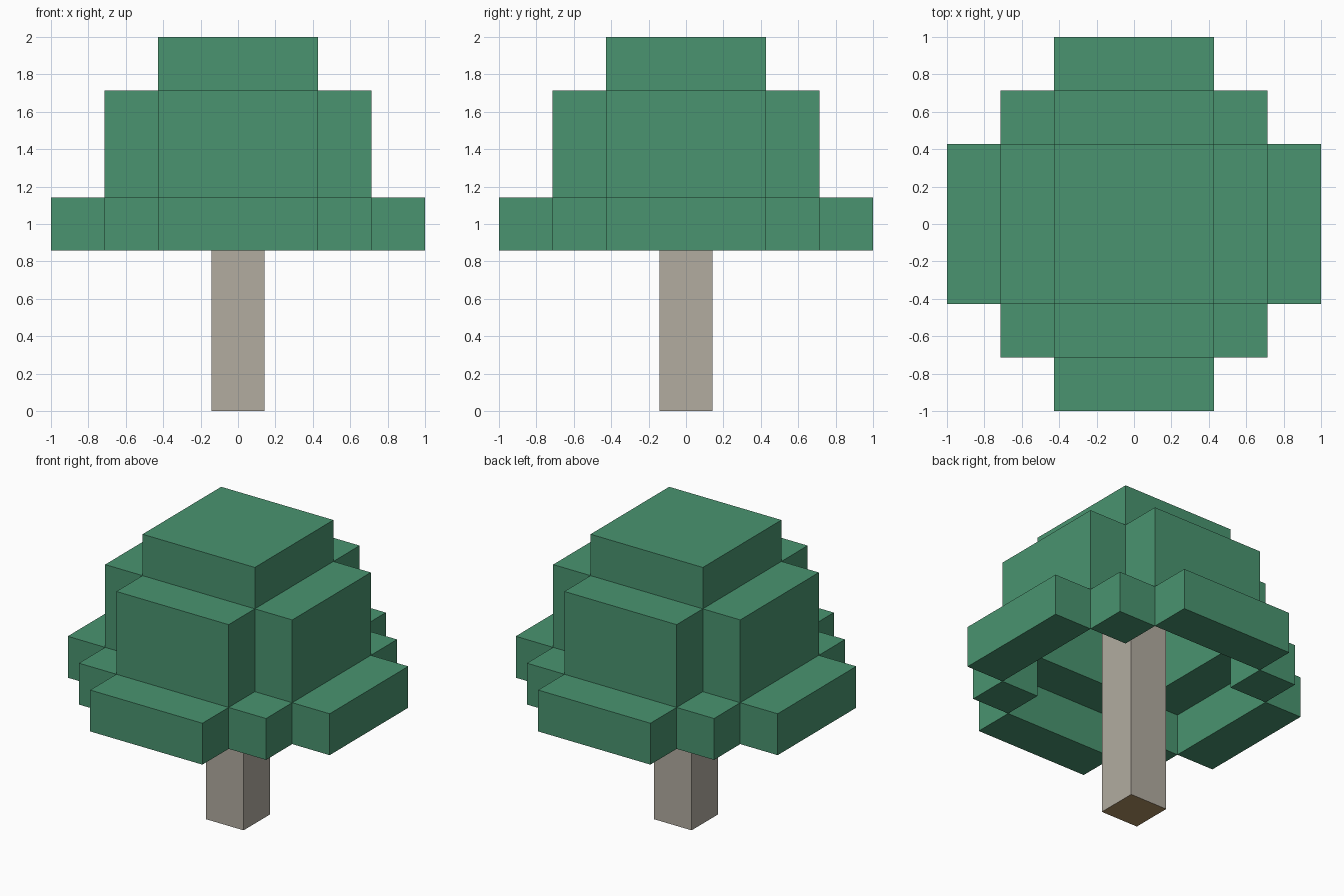
import bpy
import bmesh
from math import pi
from mathutils import Matrix, Vector

if "Cube" in bpy.data.objects:
    bpy.data.objects.remove(bpy.data.objects["Cube"], do_unlink=True)

U = 1 / 7  # half a block


def make_material(name, rgb):
    mat = bpy.data.materials.new(name)
    mat.use_nodes = True
    color = (*rgb, 1)
    mat.diffuse_color = color
    mat.node_tree.nodes["Principled BSDF"].inputs["Base Color"].default_value = color
    return mat


leaf_green = make_material("leaf green", (0.067, 0.296, 0.16))
bark_grey = make_material("bark grey", (0.445, 0.413, 0.352))
cut_wood = make_material("cut wood tan", (0.423, 0.275, 0.127))


def add_box(bm, low, high, turn=0):
    """Box between two corners in half blocks, turned in quarter turns about z."""
    low, high = Vector(low) * U, Vector(high) * U
    matrix = (Matrix.Rotation(turn * pi / 2, 4, "Z")
              @ Matrix.Translation((low + high) / 2)
              @ Matrix.Diagonal((*(high - low), 1)))
    bmesh.ops.create_cube(bm, size=1, matrix=matrix)


def make_part(name, low, high, materials, turns=(0,)):
    bm = bmesh.new()
    for turn in turns:
        add_box(bm, low, high, turn)
    mesh = bpy.data.meshes.new(name)
    bm.to_mesh(mesh)
    bm.free()
    for mat in materials:
        mesh.materials.append(mat)
    obj = bpy.data.objects.new(name, mesh)
    bpy.context.collection.objects.link(obj)
    return obj


# Trunk, with cut wood on its ends, running up inside the hollow crown
trunk = make_part("trunk", (-1, -1, 0), (1, 1, 12), [bark_grey, cut_wood])
for face in trunk.data.polygons:
    face.material_index = int(abs(face.normal.z) > 0.5)

# Hollow crown: rings of slabs stepping in towards the cap
around = range(4)
make_part("lower_leaf_slabs", (5, -3, 6), (7, 3, 8), [leaf_green], around)
make_part("lower_leaf_corners", (3, 3, 6), (5, 5, 8), [leaf_green], around)
make_part("middle_leaf_slabs", (3, -3, 8), (5, 3, 12), [leaf_green], around)
make_part("top_leaf_cap", (-3, -3, 12), (3, 3, 14), [leaf_green])
